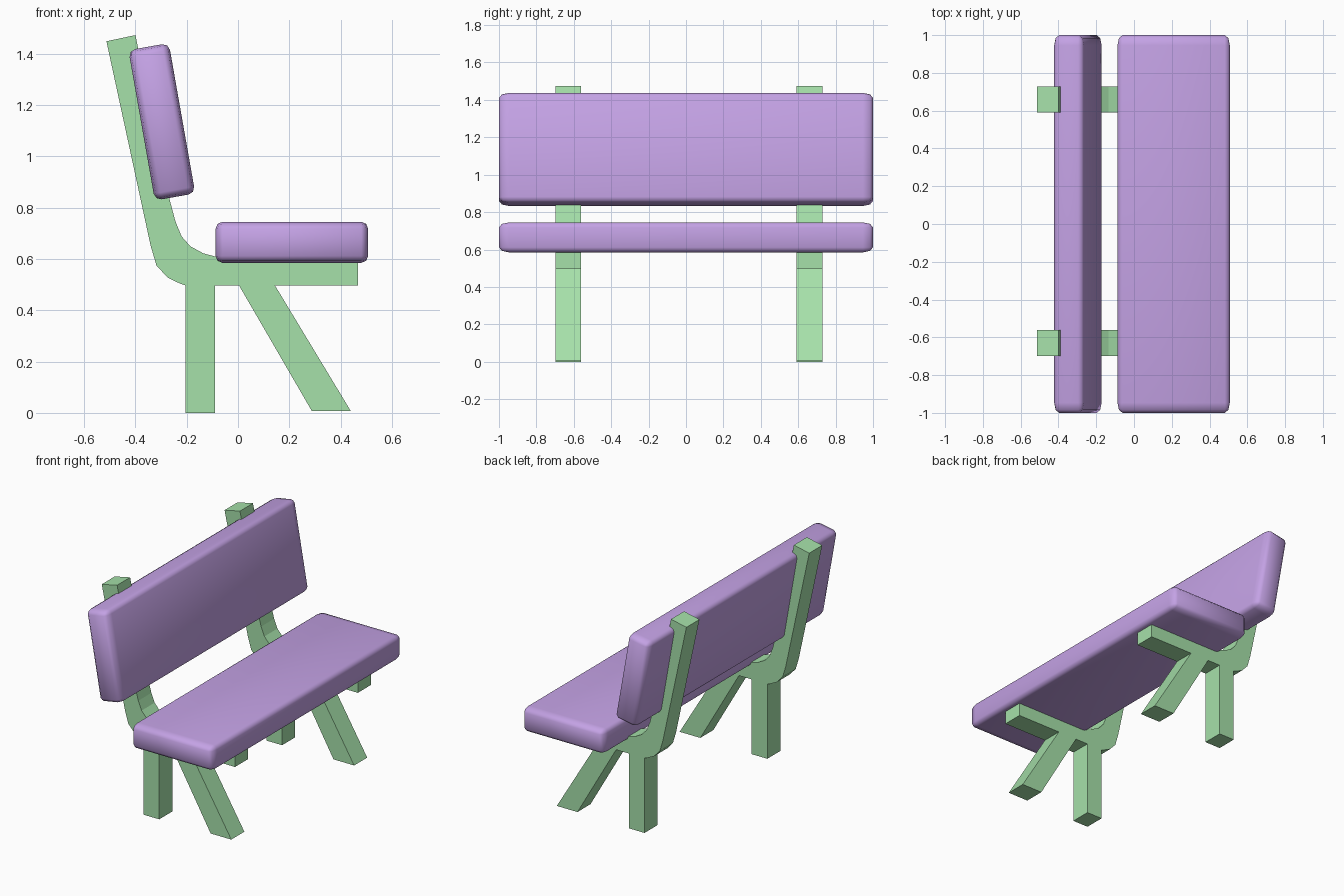
import bpy, bmesh
from math import radians

if "Cube" in bpy.data.objects:
    bpy.data.objects.remove(bpy.data.objects["Cube"])


def material(name, color):
    m = bpy.data.materials.new(name)
    m.diffuse_color = color
    m.use_nodes = True
    m.node_tree.nodes["Principled BSDF"].inputs["Base Color"].default_value = m.diffuse_color
    return m


green = material("green_paint", (0.38, 0.75, 0.40, 1))
purple = material("purple_paint", (0.55, 0.36, 0.78, 1))


def add_object(name, bm, mat):
    bmesh.ops.recalc_face_normals(bm, faces=bm.faces)
    mesh = bpy.data.meshes.new(name)
    bm.to_mesh(mesh)
    bm.free()
    mesh.materials.append(mat)
    ob = bpy.data.objects.new(name, mesh)
    bpy.context.collection.objects.link(ob)
    return ob


# Rounded plank: bevelled box whose rounding is stretched along its length
def plank(name, location, tilt):
    bm = bmesh.new()
    bmesh.ops.create_cube(bm, size=1)
    bmesh.ops.scale(bm, vec=(0.595, 1.0, 0.16), verts=bm.verts)
    bmesh.ops.bevel(bm, geom=bm.edges[:], offset=0.027, segments=2,
                    profile=0.5, affect='EDGES')
    bmesh.ops.scale(bm, vec=(1, 2, 1), verts=bm.verts)
    ob = add_object(name, bm, purple)
    ob.location = location
    ob.rotation_euler.y = tilt
    bpy.context.view_layer.objects.active = ob
    ob.select_set(True)
    bpy.ops.object.shade_smooth_by_angle(angle=radians(50))
    ob.select_set(False)


plank("seat", (0.21, 0, 0.665), 0)
plank("backrest", (-0.297, 0, 1.135), radians(-100))

# Side frame outline (x, z): back post, curved elbow, seat beam and two legs
OUTLINE = [
    (-0.513, 1.449), (-0.341, 0.653), (-0.318, 0.575), (-0.275, 0.528),
    (-0.228, 0.505), (-0.205, 0.497), (-0.205, 0.0), (-0.09, 0.0),
    (-0.09, 0.497), (0.004, 0.497), (0.288, 0.007), (0.44, 0.007),
    (0.144, 0.497), (0.467, 0.497), (0.467, 0.61), (-0.09, 0.61),
    (-0.135, 0.622), (-0.185, 0.649), (-0.22, 0.688), (-0.244, 0.747),
    (-0.267, 0.833), (-0.40, 1.473),
]


def side_frame(name, y, width=0.137):
    bm = bmesh.new()
    face = bm.faces.new([bm.verts.new((x, y - width / 2, z)) for x, z in OUTLINE])
    out = bmesh.ops.extrude_face_region(bm, geom=[face], use_keep_orig=True)
    moved = [g for g in out["geom"] if isinstance(g, bmesh.types.BMVert)]
    bmesh.ops.translate(bm, vec=(0, width, 0), verts=moved)
    add_object(name, bm, green)


side_frame("front_side_frame", -0.63)
side_frame("rear_side_frame", 0.66)
